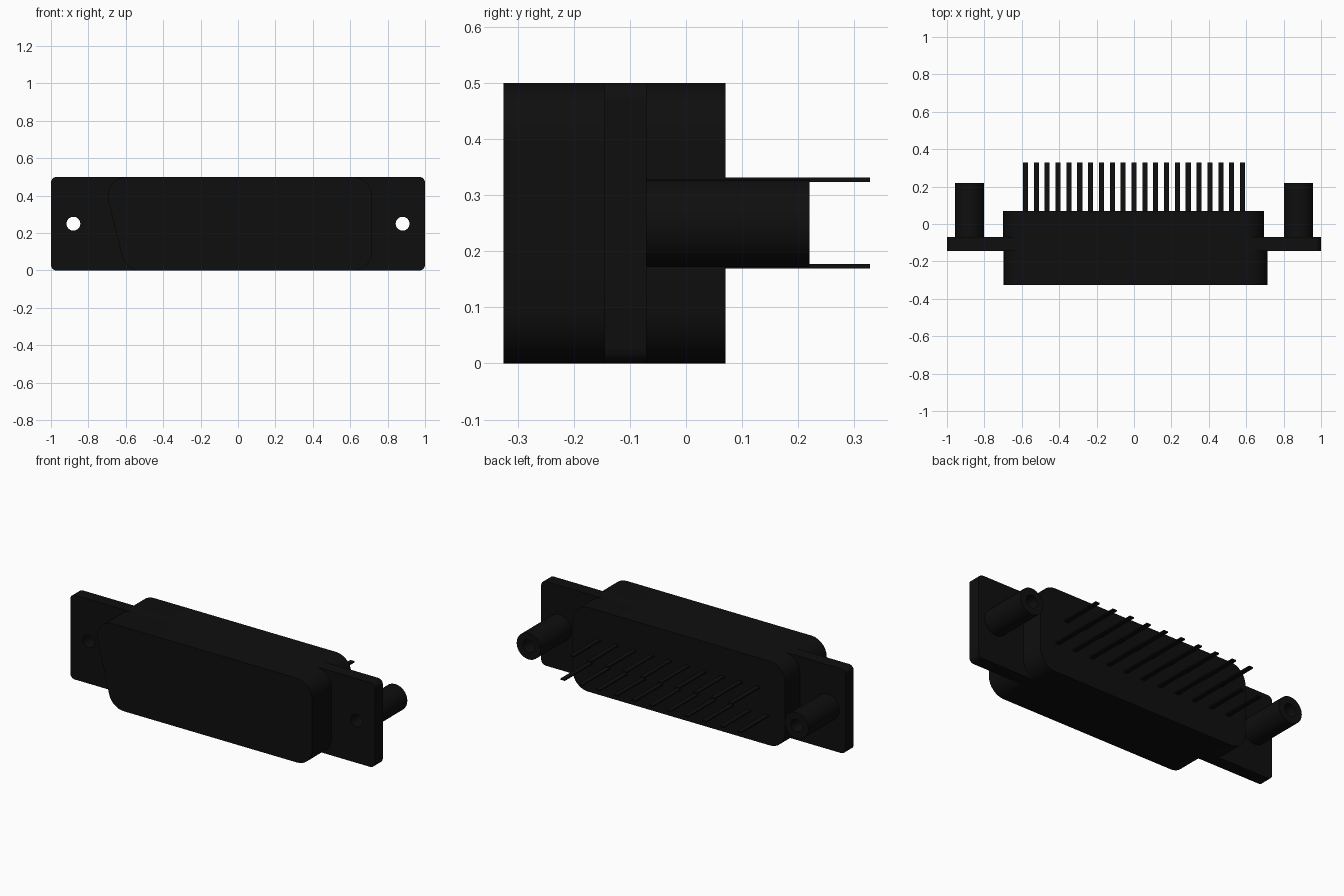
import bpy
import bmesh
from math import sin, cos, tan, pi, radians
from mathutils import Vector, Matrix

if "Cube" in bpy.data.objects:
    bpy.data.objects.remove(bpy.data.objects["Cube"])

black = bpy.data.materials.new("black_plastic")
black.use_nodes = True
colour = (0.0045, 0.0045, 0.0045, 1)
black.diffuse_color = colour
black.node_tree.nodes["Principled BSDF"].inputs["Base Color"].default_value = colour

MID = 0.25  # height of the centre line


def circle(x, z, r, n=32):
    return [(x + r * cos(2 * pi * i / n), z + r * sin(2 * pi * i / n)) for i in range(n)]


def rounded(corners, r, steps=8):
    """Round every corner of a counter-clockwise convex outline."""
    out = []
    for i, c in enumerate(corners):
        c = Vector(c)
        a = (Vector(corners[i - 1]) - c).normalized()
        b = (Vector(corners[(i + 1) % len(corners)]) - c).normalized()
        half = a.angle(b) / 2
        centre = c + (a + b).normalized() * (r / sin(half))
        start = c + a * (r / tan(half)) - centre
        for k in range(steps + 1):
            turn = Matrix.Rotation((pi - 2 * half) * k / steps, 2)
            out.append(tuple(centre + turn @ start))
    return out


def extrude(name, loops, y0, y1):
    """Solid from x-z outlines (later loops are holes), running from y0 to y1."""
    curve = bpy.data.curves.new(name, "CURVE")
    curve.dimensions = "2D"
    curve.fill_mode = "BOTH"
    curve.extrude = (y1 - y0) / 2
    for pts in loops:
        spline = curve.splines.new("POLY")
        spline.points.add(len(pts) - 1)
        for p, (x, z) in zip(spline.points, pts):
            p.co = (x, z, 0, 1)
        spline.use_cyclic_u = True
    temp = bpy.data.objects.new(name + "_outline", curve)
    bpy.context.scene.collection.objects.link(temp)
    bpy.context.view_layer.update()
    mesh = bpy.data.meshes.new_from_object(
        temp.evaluated_get(bpy.context.evaluated_depsgraph_get()))
    bpy.data.objects.remove(temp)
    bm = bmesh.new()
    bm.from_mesh(mesh)
    bmesh.ops.remove_doubles(bm, verts=bm.verts, dist=0.0001)
    bmesh.ops.transform(bm, verts=bm.verts, matrix=Matrix.Translation((0, (y0 + y1) / 2, 0))
                        @ Matrix.Rotation(pi / 2, 4, "X"))
    bmesh.ops.recalc_face_normals(bm, faces=bm.faces)
    for f in bm.faces:
        f.smooth = True
    bm.to_mesh(mesh)
    bm.free()
    mesh.set_sharp_from_angle(angle=radians(30))
    mesh.materials.clear()
    mesh.materials.append(black)
    mesh.name = name
    obj = bpy.data.objects.new(name, mesh)
    bpy.context.scene.collection.objects.link(obj)
    return obj


def box(x0, x1, z0, z1):
    return [(x0, z0), (x1, z0), (x1, z1), (x0, z1)]


# Mounting flange with two screw holes
holes = [circle(s * 0.88, MID, 0.037) for s in (-1, 1)]
extrude("flange", [rounded(box(-1, 1, 0, 0.5), 0.03)] + holes, -0.145, -0.07)

# Front shell, slanted on one end only
front = [(-0.6, 0), (0.715, 0), (0.715, 0.5), (-0.725, 0.5)]
extrude("front_shell", [rounded(front, 0.1)], -0.325, -0.14)

# Rear housing
extrude("rear_housing", [rounded(box(-0.7, 0.695, 0, 0.5), 0.1)], -0.075, 0.07)

# Hollow standoffs
for side, s in (("right", -1), ("left", 1)):
    extrude(side + "_standoff",
            [circle(s * 0.88, MID, 0.078), circle(s * 0.88, MID, 0.037)], -0.071, 0.22)

# Two staggered rows of flat contact pins
for row, z, count in (("upper", 0.327, 10), ("lower", 0.173, 11)):
    for i in range(count):
        x = (i - (count - 1) / 2) * 0.116
        extrude(f"{row}_pin_{i + 1}",
                [box(x - 0.0135, x + 0.0135, z - 0.004, z + 0.004)], 0.06, 0.328)
